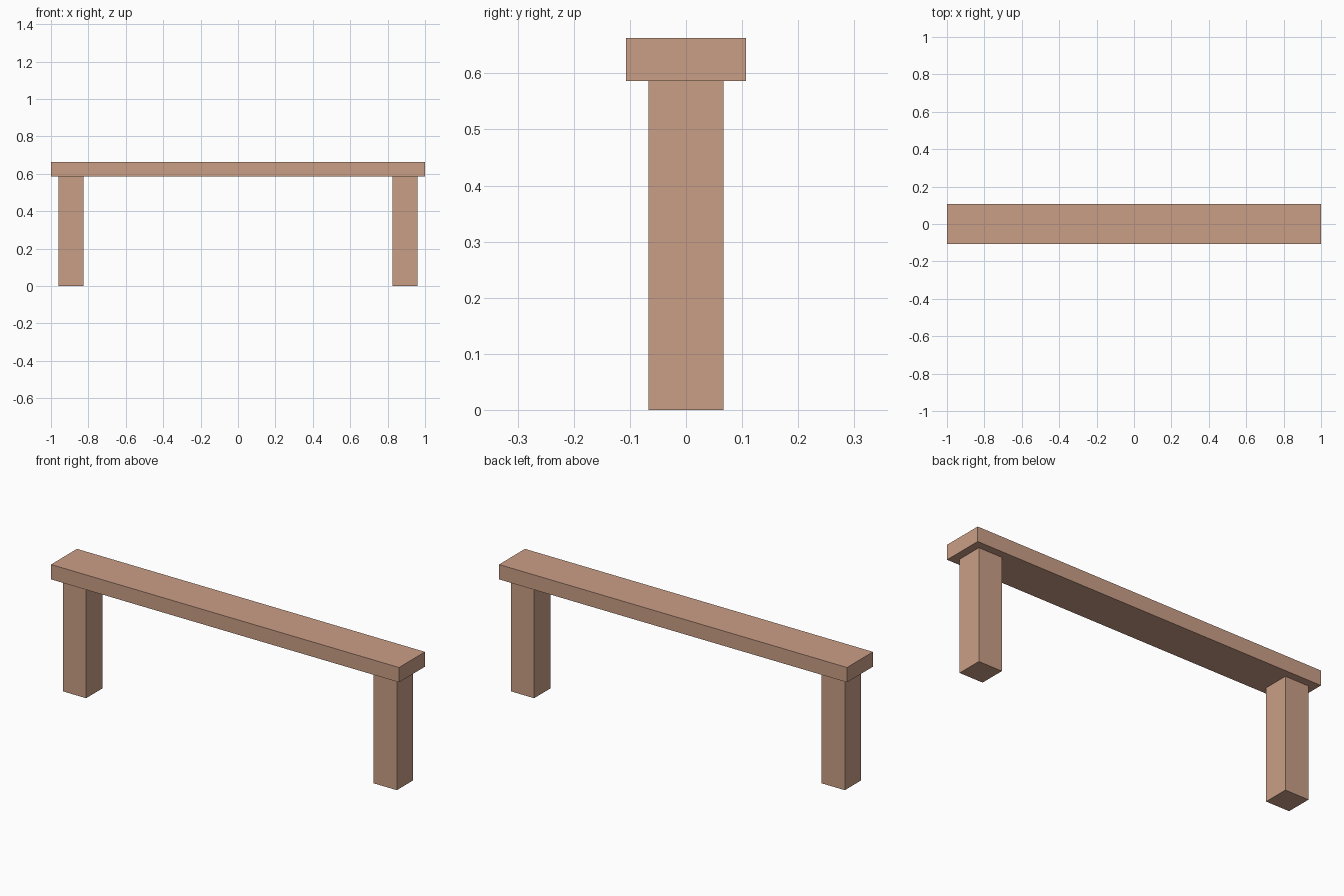
import bpy

if "Cube" in bpy.data.objects:
    bpy.data.objects.remove(bpy.data.objects["Cube"])

wood = bpy.data.materials.new("light_brown_wood")
wood.diffuse_color = (0.59, 0.345, 0.24, 1.0)
wood.use_nodes = True
wood.node_tree.nodes["Principled BSDF"].inputs["Base Color"].default_value = wood.diffuse_color


def box(name, center, size):
    bpy.ops.mesh.primitive_cube_add(size=1, location=center)
    obj = bpy.context.object
    obj.name = name
    obj.scale = size
    bpy.ops.object.transform_apply(location=False, rotation=False, scale=True)
    obj.data.materials.append(wood)
    return obj


LEG_TOP, TOP = 0.586, 0.663

# Long plank on top
box("seat_plank", (0, 0, (LEG_TOP + TOP) / 2), (2.0, 0.213, TOP - LEG_TOP))

# One square post near each end
for side, x in (("left", -0.893), ("right", 0.893)):
    box(side + "_leg", (x, 0, LEG_TOP / 2), (0.134, 0.134, LEG_TOP))
